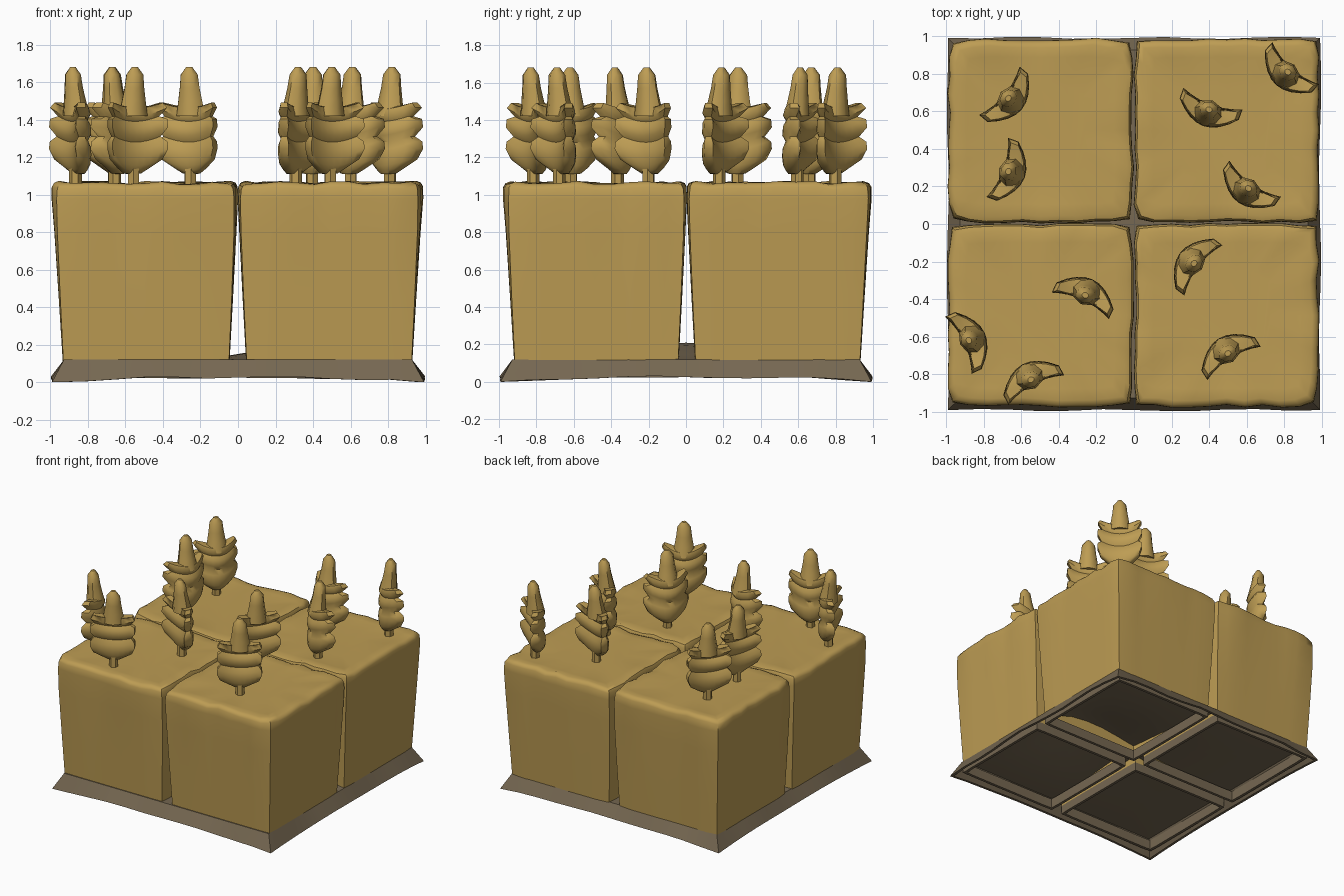
import bpy, bmesh, math, random
from mathutils import Matrix

if "Cube" in bpy.data.objects:
    bpy.data.objects.remove(bpy.data.objects["Cube"])

random.seed(4)


def mat(name, rgb):
    m = bpy.data.materials.new(name)
    m.diffuse_color = (*rgb, 1)
    m.use_nodes = True
    m.node_tree.nodes["Principled BSDF"].inputs["Base Color"].default_value = m.diffuse_color
    return m


TAN = mat("golden tan", (0.51, 0.335, 0.088))
BROWN = mat("dull brown", (0.18, 0.137, 0.083))


def finish(bm, name, m, angle=40):
    bmesh.ops.recalc_face_normals(bm, faces=bm.faces)
    me = bpy.data.meshes.new(name)
    bm.to_mesh(me)
    bm.free()
    ob = bpy.data.objects.new(name, me)
    bpy.context.collection.objects.link(ob)
    me.materials.append(m)
    bpy.ops.object.select_all(action='DESELECT')
    bpy.context.view_layer.objects.active = ob
    ob.select_set(True)
    bpy.ops.object.shade_smooth_by_angle(angle=math.radians(angle))
    return ob


def loft(bm, rings, cap_start=False, cap_end=False, closed=False):
    loops = [[bm.verts.new(p) for p in r] for r in rings]
    for a, b in zip(loops, loops[1:] + (loops[:1] if closed else [])):
        n = len(a)
        for i in range(n):
            bm.faces.new((a[i], a[(i + 1) % n], b[(i + 1) % n], b[i]))
    if cap_start:
        bm.faces.new(loops[0])
    if cap_end:
        bm.faces.new(loops[-1])


def square(n):
    """Points round a square reaching from -1 to 1."""
    pts = []
    for k in range(4):
        for i in range(n):
            x, y = -1 + 2 * i / n, -1
            for _ in range(k):
                x, y = -y, x
            pts.append((x, y))
    return pts


# --- Four tapered blocks with worn, rounded upper edges, each on a thin brown lip
def block(x0, x1, y0, y1):
    sq = square(10)
    cx, cy, w, d = (x0 + x1) / 2, (y0 + y1) / 2, (x1 - x0) / 2, (y1 - y0) / 2
    side = [random.uniform(-0.012, 0.004) for _ in sq]
    rise = [random.uniform(-0.010, 0.010) for _ in sq]
    rings = []
    #      z, outer inset, gap inset, edge wobble, corner rounding
    for z, out, gap, wob, rnd in ((0.09, 0.060, 0.043, 0, 0.003), (0.45, 0.038, 0.024, 0.2, 0.006),
                                  (0.80, 0.016, 0.007, 0.5, 0.01), (0.98, 0.003, 0.0, 1, 0.015),
                                  (1.035, 0.004, 0.002, 1, 0.018), (1.055, 0.016, 0.012, 1, 0.018),
                                  (1.064, 0.040, 0.038, 1, 0.015), (1.060, 0.10, 0.10, 0.3, 0.01),
                                  (1.056, 0.26, 0.26, 0, 0)):
        ring = []
        for i, (x, y) in enumerate(sq):
            r = rnd if abs(x) > 0.99 and abs(y) > 0.99 else 0
            s = side[i] * wob - r
            sx = s - (out if x * cx > 0 else gap)
            sy = s - (out if y * cy > 0 else gap)
            up = rise[i] * wob if z > 1 else 0
            ring.append((cx + x * (w + sx), cy + y * (d + sy), z + up))
        rings.append(ring)
    bm = bmesh.new()
    loft(bm, rings, cap_end=True)
    finish(bm, "block", TAN)

    bm = bmesh.new()
    base = rings[0]
    mx = (base[0][0] + base[20][0]) / 2
    my = (base[0][1] + base[20][1]) / 2
    loft(bm, [[(mx + (x - mx) * s, my + (y - my) * s, z) for x, y, _ in base]
              for s, z in ((1, 0.10), (1, 0.022), (0.95, 0.022), (0.95, 0.10))], closed=True)
    finish(bm, "block_lip", BROWN, 30)


for xs in ((-0.993, -0.003), (0.001, 0.988)):
    for ys in ((-0.978, 0.003), (0.006, 0.992)):
        block(*xs, *ys)


# --- Base: one uneven ground sheet that folds down into a flared skirt
def ground(x, y):
    edge = max(0, 1 - max(abs(x), abs(y)) / 0.93)
    hill = math.exp(-(x - 0.45) ** 2 / 0.22 - y * y / 0.15)
    return 0.12 + min(1, edge * 4) * (0.10 * hill - 0.01)


bm = bmesh.new()
rings = []
for x_scale in (0.972, 0.992):
    ring = []
    for x, y in square(12):
        t = min(abs(x), abs(y))
        wave = 0.006 * math.sin(9 * x + 7 * y) if 0.05 < t < 0.95 else 0
        s = x_scale + wave
        ring.append((x * s, y * s, 0.025 * (1 - t ** 3) + wave))
    rings.append(ring)
for half in (0.928, 0.80, 0.65, 0.5, 0.35, 0.2, 0.1):
    rings.append([(x * half, y * half, ground(x * half, y * half)) for x, y in square(12)])
# inner face of the skirt
rings.insert(0, [(x * 0.905, y * 0.905, 0.115) for x, y in square(12)])
loft(bm, rings, cap_end=True)
finish(bm, "base_ground", BROWN, 30)

# --- Small trees: trunk, curved tiered crown and a pointed top
#         z, half width, thickness
CROWN = ((1.11, 0.045, 0.55), (1.13, 0.085, 0.8), (1.155, 0.145, 1.0), (1.20, 0.168, 1.1),
         (1.24, 0.165, 1.05), (1.28, 0.138, 0.72), (1.315, 0.168, 1.08), (1.36, 0.165, 1.0),
         (1.39, 0.132, 0.68), (1.42, 0.165, 1.0), (1.455, 0.148, 0.8))
US = [-1, -0.75, -0.5, -0.25, 0, 0.25, 0.5, 0.75, 1]


def tree(x, y, bulge_deg):
    bm = bmesh.new()
    # trunk
    loft(bm, [[(0.034 * math.cos(a), 0.034 * math.sin(a) + 0.015, z)
               for a in (k * math.tau / 6 for k in range(6))] for z in (1.02, 1.17)], True, True)
    # crown: crescent cross-sections, bulging at the back
    rings = []
    for z, h, thick in CROWN:
        def pt(u, s):
            v = (u * h / 0.168) ** 2
            y = 0.033 - 0.066 * v + s * thick * (0.055 - 0.028 * u * u)
            return (u * h, y, z + 0.045 * v)
        rings.append([pt(u, 1) for u in US] + [pt(u, -1) for u in reversed(US)])
    rings.append([(p[0] * 0.45, p[1] * 0.6, 1.468) for p in rings[-1]])
    loft(bm, rings, True, True)
    # pointed top
    loft(bm, [[(r * math.cos(a), 0.85 * r * math.sin(a) + dy, z)
               for a in (k * math.tau / 8 for k in range(8))]
              for z, r, dy in ((1.42, 0.085, 0.02), (1.50, 0.07, 0.012), (1.57, 0.058, 0.005),
                               (1.64, 0.050, 0), (1.68, 0.018, 0))], True, True)
    bm.transform(Matrix.Translation((x, y, 0)) @ Matrix.Rotation(math.radians(bulge_deg - 90), 4, 'Z'))
    finish(bm, "tree", TAN, 50)


for t in ((-0.67, 0.67, -40), (-0.67, 0.28, -20), (0.40, 0.61, -110), (0.82, 0.81, -132),
          (0.61, 0.19, -125), (-0.26, -0.38, 65), (-0.88, -0.62, 25), (-0.55, -0.83, 118),
          (0.32, -0.21, 143), (0.50, -0.69, 122)):
    tree(*t)
